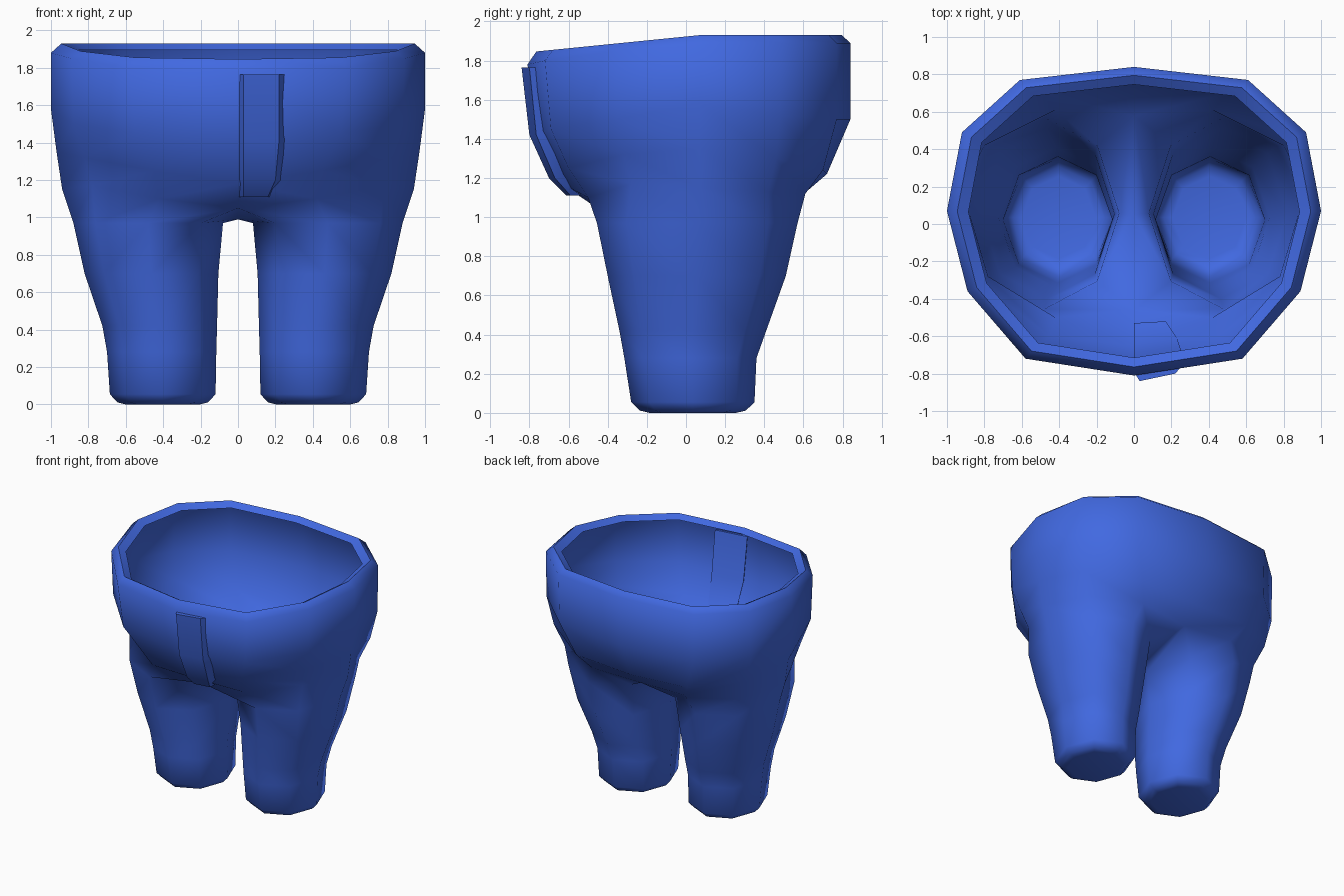
import bpy, bmesh, math
from mathutils import Vector

if "Cube" in bpy.data.objects:
    bpy.data.objects.remove(bpy.data.objects["Cube"])

blue = bpy.data.materials.new("blue_cloth")
blue.diffuse_color = (0.053, 0.141, 0.753, 1)
blue.use_nodes = True
blue.node_tree.nodes["Principled BSDF"].inputs["Base Color"].default_value = blue.diffuse_color


def finish(bm, name, angle):
    bmesh.ops.remove_doubles(bm, verts=bm.verts[:], dist=0.0005)
    bmesh.ops.recalc_face_normals(bm, faces=bm.faces[:])
    me = bpy.data.meshes.new(name)
    bm.to_mesh(me)
    bm.free()
    ob = bpy.data.objects.new(name, me)
    bpy.context.collection.objects.link(ob)
    me.materials.append(blue)
    bpy.ops.object.select_all(action='DESELECT')
    ob.select_set(True)
    bpy.context.view_layer.objects.active = ob
    bpy.ops.object.shade_smooth_by_angle(angle=math.radians(angle))
    return ob


def bridge(bm, a, b, closed):
    n = len(a)
    for i in range(n if closed else n - 1):
        j = (i + 1) % n
        bm.faces.new((a[i], a[j], b[j], b[i]))


# Half rings of the hips, front centre round the side to back centre
waist = [(0, -.81, 1.78), (.58, -.72, 1.80), (.89, -.36, 1.85), (1, .07, 1.88),
         (.92, .49, 1.89), (.61, .77, 1.89), (0, .84, 1.89)]
belly = [(0, -.76, 1.43), (.55, -.69, 1.45), (.88, -.35, 1.50), (1, .07, 1.58),
         (.92, .48, 1.52), (.60, .77, 1.50), (0, .84, 1.50)]
hips = [(0, -.65, 1.18), (.45, -.60, 1.25), (.82, -.32, 1.32), (.97, .07, 1.35),
        (.87, .46, 1.30), (.50, .70, 1.24), (0, .72, 1.22)]
# Crotch ring has an eighth point on the centre line
crotch = [(0, -.46, 1.05), (.42, -.50, 1.10), (.78, -.28, 1.17), (.94, .07, 1.15),
          (.80, .42, 1.13), (.42, .61, 1.12), (0, .58, 1.10), (0, .05, .99)]


def rim(scale, drop):
    out = []
    for x, y, z in waist:
        y = .02 + (y - .02) * scale
        out.append((x * scale, y, min(1.93, 1.93 + .1 * (y - .07)) - drop))
    return out


def leg_ring(z, x0, x1, y0, y1, s=1.0):
    cx, cy = (x0 + x1) / 2, (y0 + y1) / 2
    pts = []
    for i in range(8):
        t = math.radians(225 + 45 * i)
        pts.append((cx + s * (x1 - x0) / 2 * math.cos(t),
                    cy + s * (y1 - y0) / 2 * math.sin(t), z))
    return pts


# Trousers: one open shell with a folded rim and closed leg ends
bm = bmesh.new()
body = [[bm.verts.new(p) for p in r]
        for r in (rim(.885, .035), rim(.945, 0), waist, belly, hips, crotch)]
for a, b in zip(body, body[1:]):
    bridge(bm, a[:7], b[:7], False)

legs = [leg_ring(.97, .08, .88, -.455, .57), leg_ring(.70, .105, .82, -.40, .51),
        leg_ring(.42, .112, .725, -.34, .41), leg_ring(.28, .116, .70, -.315, .36),
        leg_ring(.055, .12, .685, -.28, .35), leg_ring(.012, .12, .685, -.28, .35, .86),
        leg_ring(0, .12, .685, -.28, .35, .70)]
legs = [[bm.verts.new(p) for p in r] for r in legs]
for a, b in zip([body[-1]] + legs, legs):
    bridge(bm, a, b, True)
bm.faces.new(legs[-1])

# Mirror the half to the other side
copy = bmesh.ops.duplicate(bm, geom=bm.verts[:] + bm.edges[:] + bm.faces[:])["geom"]
for v in copy:
    if isinstance(v, bmesh.types.BMVert):
        v.co.x = -v.co.x
finish(bm, "trousers", 60)

# Fly flap: a raised strip following the belly
levels = [(1.765, [(0, -.79), (.03, -.84), (.22, -.80), (.265, -.75)]),
          (1.42, [(0, -.74), (.03, -.80), (.22, -.765), (.26, -.70)]),
          (1.20, [(0, -.64), (.03, -.70), (.20, -.67), (.23, -.61)]),
          (1.11, [(0, -.53), (.03, -.61), (.16, -.59), (.17, -.52)])]
bm = bmesh.new()
rings = [[bm.verts.new(Vector((x, y, z))) for x, y in pts] for z, pts in levels]
for a, b in zip(rings, rings[1:]):
    bridge(bm, a, b, True)
bm.faces.new(rings[0])
bm.faces.new(rings[-1])
finish(bm, "fly_flap", 30)
